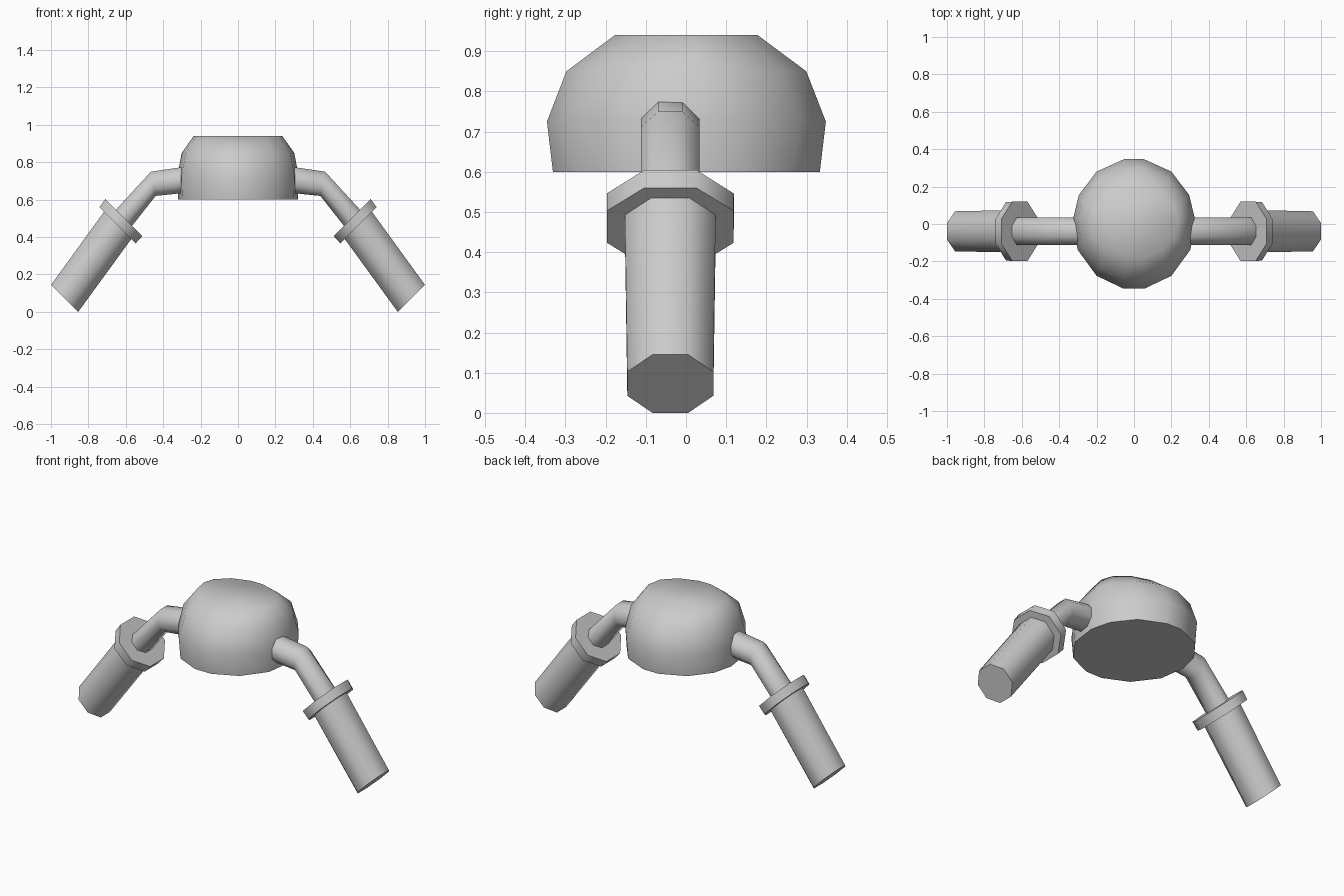
import bpy, bmesh, math
from mathutils import Vector

if "Cube" in bpy.data.objects:
    bpy.data.objects.remove(bpy.data.objects["Cube"])

Y_ARM = -0.039


def loft(name, rings, angle=60):
    """Skin a list of equal-length point rings and cap both ends."""
    bm = bmesh.new()
    vr = [[bm.verts.new(p) for p in ring] for ring in rings]
    n = len(vr[0])
    for a, b in zip(vr, vr[1:]):
        for i in range(n):
            j = (i + 1) % n
            bm.faces.new((a[i], a[j], b[j], b[i]))
    bm.faces.new(vr[0])
    bm.faces.new(vr[-1])
    bmesh.ops.recalc_face_normals(bm, faces=bm.faces)
    me = bpy.data.meshes.new(name)
    bm.to_mesh(me)
    bm.free()
    ob = bpy.data.objects.new(name, me)
    bpy.context.collection.objects.link(ob)
    bpy.ops.object.select_all(action='DESELECT')
    ob.select_set(True)
    bpy.context.view_layer.objects.active = ob
    bpy.ops.object.shade_smooth_by_angle(angle=math.radians(angle))
    return ob


def octagon(side, x, z, tilt, half_u, half_y):
    """Eight-sided section at (x, z); tilt is its in-plane direction in xz."""
    t = math.radians(tilt)
    k = 1 / math.cos(math.pi / 8)
    pts = []
    for i in range(8):
        a = math.pi / 8 + i * math.pi / 4
        u, v = k * half_u * math.cos(a), k * half_y * math.sin(a)
        pts.append(Vector((side * (x + u * math.cos(t)), Y_ARM + v, z + u * math.sin(t))))
    return pts


# Domed body: one outline scaled at each height
half = [(0.05, 0.348), (0.2, 0.28), (0.295, 0.155), (0.325, 0.03),
        (0.302, -0.137), (0.2, -0.277), (0.055, -0.346)]
outline = half + [(-x, y) for x, y in reversed(half)]
levels = [(0.60, 0.985, 0.957), (0.725, 1.0, 1.0), (0.85, 0.925, 0.86), (0.94, 0.73, 0.512)]
loft("body", [[(x * sx, y * sy, z) for x, y in outline] for z, sx, sy in levels])

for side, label in ((1, "right"), (-1, "left")):
    # Bent arm leaving the body
    loft(label + "_arm", [octagon(side, 0.26, 0.709, 86, 0.07, 0.073),
                          octagon(side, 0.453, 0.685, 79, 0.066, 0.073),
                          octagon(side, 0.625, 0.485, 45, 0.062, 0.073)])
    # Collar flange
    loft(label + "_collar", [octagon(side, 0.61, 0.505, 45, 0.14, 0.158),
                             octagon(side, 0.644, 0.463, 45, 0.137, 0.157)])
    # Thick hand grip
    loft(label + "_grip", [octagon(side, 0.635, 0.474, 45, 0.103, 0.113),
                           octagon(side, 0.927, 0.0725, 45, 0.1025, 0.107)])
